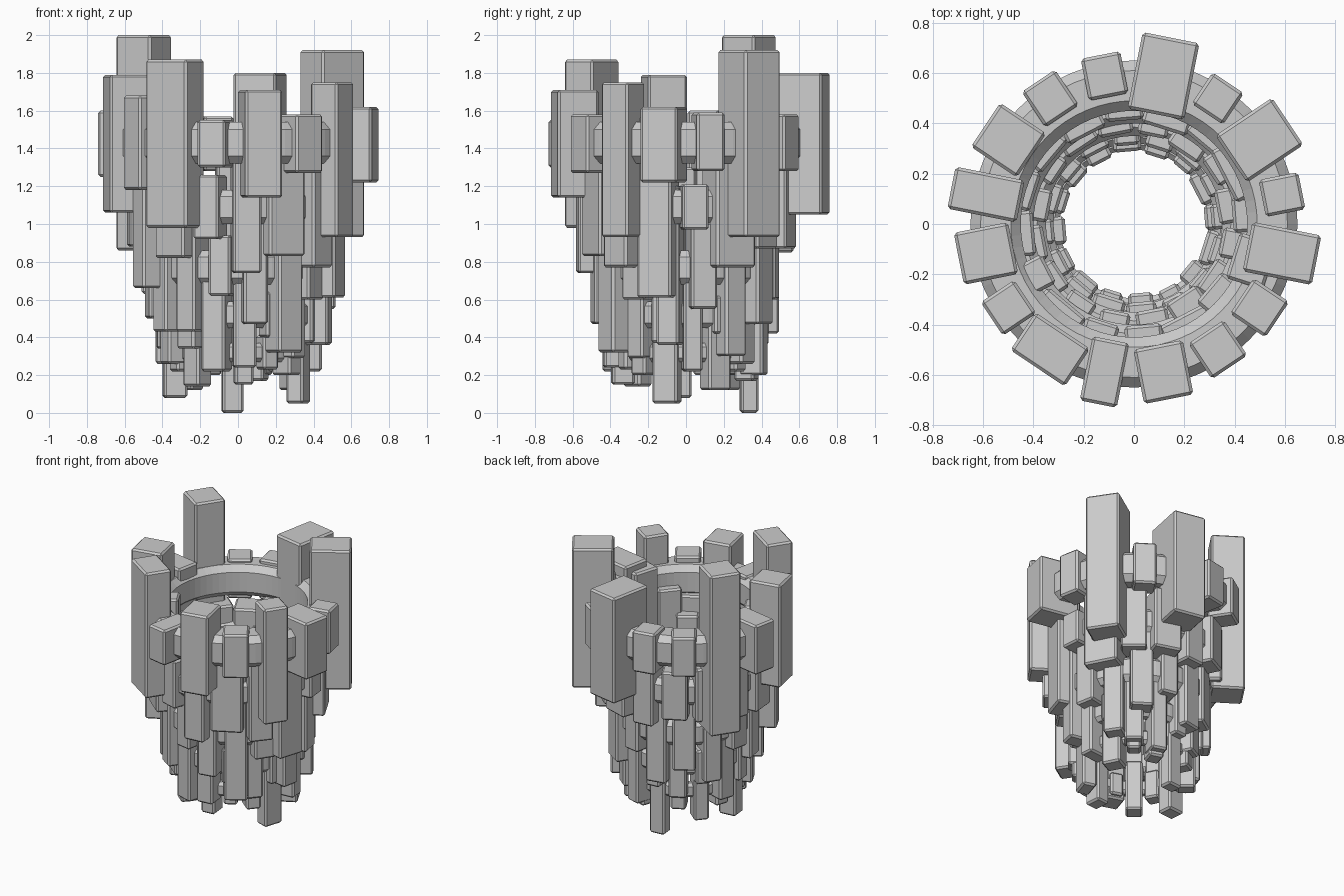
import bpy, bmesh, math, random
from mathutils import Matrix

if "Cube" in bpy.data.objects:
    bpy.data.objects.remove(bpy.data.objects["Cube"])

random.seed(7)


def add_mesh(name, bm, bevel=0.0):
    bmesh.ops.recalc_face_normals(bm, faces=bm.faces)
    me = bpy.data.meshes.new(name)
    bm.to_mesh(me)
    bm.free()
    ob = bpy.data.objects.new(name, me)
    bpy.context.collection.objects.link(ob)
    if bevel:
        m = ob.modifiers.new("edge_bevel", 'BEVEL')
        m.width = bevel
        m.segments = 1
    return ob


def ring(name, R, z, hw, hh, c, n=64):
    """Closed hoop with a chamfered rectangular section."""
    prof = [(hw, hh - c), (hw - c, hh), (c - hw, hh), (-hw, hh - c),
            (-hw, c - hh), (c - hw, -hh), (hw - c, -hh), (hw, c - hh)]
    bm = bmesh.new()
    loops = []
    for i in range(n):
        a = 2 * math.pi * i / n
        loops.append([bm.verts.new(((R + r) * math.cos(a), (R + r) * math.sin(a), z + h))
                      for r, h in prof])
    for i in range(n):
        p, q = loops[i], loops[(i + 1) % n]
        for j in range(8):
            k = (j + 1) % 8
            bm.faces.new((p[j], q[j], q[k], p[k]))
    return add_mesh(name, bm)


def blocks(name, items, bevel=0.012):
    """Upright blocks: (angle deg, radius, radial depth, width, z bottom, z top)."""
    bm = bmesh.new()
    for ang, R, d, w, z0, z1 in items:
        M = (Matrix.Rotation(math.radians(ang), 4, 'Z')
             @ Matrix.Translation((R, 0, (z0 + z1) / 2))
             @ Matrix.Diagonal((d, w, z1 - z0, 1)))
        bmesh.ops.create_cube(bm, size=1, matrix=M)
    return add_mesh(name, bm, bevel)


# top crown: sixteen large blocks, evenly spaced: depth, width, bottom, top
crown = [(.16, .15, 1.28, 1.59), (.27, .225, .93, 1.92), (.15, .15, 1.28, 1.58),
         (.31, .23, 1.05, 1.80), (.17, .16, 1.28, 1.57), (.17, .16, 1.28, 1.56),
         (.22, .21, .86, 2.0), (.28, .17, 1.25, 1.60), (.22, .21, 1.06, 1.79),
         (.16, .16, 1.18, 1.68), (.18, .26, .98, 1.87), (.26, .15, 1.30, 1.55),
         (.22, .20, 1.14, 1.71), (.17, .17, 1.27, 1.58), (.17, .17, .93, 1.75),
         (.28, .20, 1.22, 1.62)]
blocks("crown_blocks", [(11.25 + 22.5 * i, .60, *b) for i, b in enumerate(crown)])

# second tier, starting near the front: bottom, width
second = [(.74, .15), (.83, .21), (.77, .16), (.61, .19), (.97, .14), (.77, .23),
          (.87, .17), (.87, .19), (.85, .15), (.92, .17), (.90, .17), (.88, .16),
          (.88, .18), (.66, .13), (.82, .20), (.92, .14)]
blocks("second_tier_blocks",
       [(-85 + 22.5 * i, .49, random.uniform(.15, .23), w, b, 2.18 - b)
        for i, (b, w) in enumerate(second)])

# third tier
third = [(.47, .13), (.32, .15), (.60, .15), (.36, .12), (.55, .14), (.30, .13),
         (.47, .15), (.60, .12), (.42, .14), (.52, .15), (.43, .12), (.63, .13),
         (.50, .14), (.43, .13), (.43, .12), (.62, .12)]
blocks("third_tier_blocks",
       [(-79 + 22.5 * i, .425, random.uniform(.12, .18), w, b, 1.56 - b)
        for i, (b, w) in enumerate(third)])

# fourth tier
fourth = [(.24, .12), (.40, .10), (.29, .11), (.37, .12), (.22, .10), (.42, .10),
          (.26, .12), (.20, .11), (.36, .10), (.30, .12), (.40, .10), (.26, .12),
          (.34, .10), (.26, .11), (.34, .12), (.22, .13)]
blocks("fourth_tier_blocks",
       [(-85 + 22.5 * i, .375, random.uniform(.10, .15), w, b, 1.04 - b)
        for i, (b, w) in enumerate(fourth)])

# bottom tier with a few long hanging blocks
bottom = [(.15, .10), (.23, .09), (.20, .10), (.05, .14), (.22, .10), (.12, .13),
          (.22, .09), (.17, .10), (.00, .11), (.20, .10), (.12, .10), (.20, .10),
          (.08, .11), (.22, .10), (.14, .11), (.24, .09)]
blocks("bottom_tier_blocks",
       [(-85 + 22.5 * i, .335, random.uniform(.09, .13), w, b, .64 - b)
        for i, (b, w) in enumerate(bottom)])

# hoops that tie each tier together
ring("crown_ring", .55, 1.43, .10, .11, .04)
ring("second_ring", .47, 1.09, .07, .09, .035)
ring("third_ring", .41, .77, .06, .09, .035)
ring("fourth_ring", .365, .52, .045, .07, .025)
ring("bottom_ring", .33, .32, .035, .05, .02)
